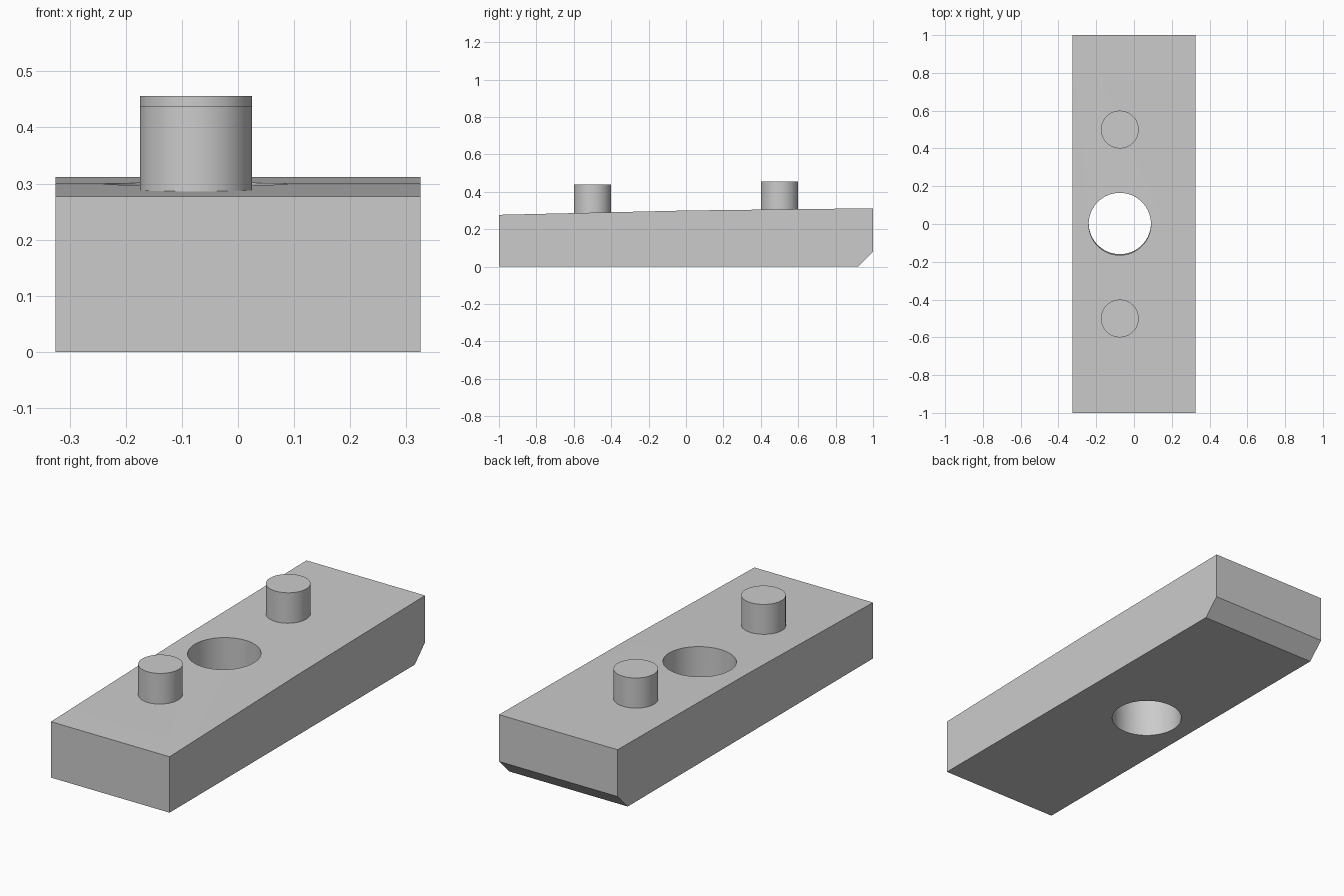
import bpy, bmesh, math
from mathutils import Matrix

if "Cube" in bpy.data.objects:
    bpy.data.objects.remove(bpy.data.objects["Cube"])

grey = bpy.data.materials.new("light grey")
grey.diffuse_color = (0.6, 0.6, 0.6, 1)
grey.use_nodes = True
grey.node_tree.nodes["Principled BSDF"].inputs["Base Color"].default_value = grey.diffuse_color

AXIS_X = -0.075            # shared centre line of pins and hole


def top_z(y):              # the top rises in two slightly different slopes
    return 0.30 + y * (0.023 if y < 0 else 0.012)


def make_object(name, bm):
    bmesh.ops.recalc_face_normals(bm, faces=bm.faces[:])
    mesh = bpy.data.meshes.new(name)
    bm.to_mesh(mesh)
    bm.free()
    mesh.materials.append(grey)
    ob = bpy.data.objects.new(name, mesh)
    bpy.context.collection.objects.link(ob)
    return ob


def cylinder(name, radius, z0, z1, y, tilt=0.0):
    bm = bmesh.new()
    place = (Matrix.Translation((AXIS_X, y, 0)) @ Matrix.Translation((0, 0, 0.3))
             @ Matrix.Rotation(tilt, 4, 'X') @ Matrix.Translation((0, 0, (z0 + z1) / 2 - 0.3)))
    bmesh.ops.create_cone(bm, cap_ends=True, segments=64, radius1=radius,
                          radius2=radius, depth=z1 - z0, matrix=place)
    return make_object(name, bm)


def smooth(ob):
    bpy.ops.object.select_all(action='DESELECT')
    ob.select_set(True)
    bpy.context.view_layer.objects.active = ob
    bpy.ops.object.shade_smooth_by_angle(angle=math.radians(30))


# Wedge block: side profile with a chamfered lower back edge, extruded along x
profile = [(-1, 0), (0.92, 0), (1, 0.08), (1, top_z(1)), (0, top_z(0)), (-1, top_z(-1))]
bm = bmesh.new()
side = bm.faces.new([bm.verts.new((-0.325, y, z)) for y, z in profile])
ext = bmesh.ops.extrude_face_region(bm, geom=[side])
bmesh.ops.translate(bm, vec=(0.65, 0, 0),
                    verts=[g for g in ext["geom"] if isinstance(g, bmesh.types.BMVert)])
block = make_object("block", bm)

# Through hole, square to the sloping top
cutter = cylinder("hole_cutter", 0.165, -0.3, 0.6, 0.0, math.atan(0.0175))
cut = block.modifiers.new("hole", 'BOOLEAN')
cut.operation = 'DIFFERENCE'
cut.solver = 'EXACT'
cut.object = cutter
bpy.context.view_layer.objects.active = block
bpy.ops.object.modifier_apply(modifier=cut.name)
bpy.data.objects.remove(cutter)
smooth(block)

# Two upright locating pins, sunk slightly into the block
for name, y in (("front_pin", -0.5), ("back_pin", 0.5)):
    smooth(cylinder(name, 0.1, top_z(y) - 0.01, top_z(y) + 0.15, y))
